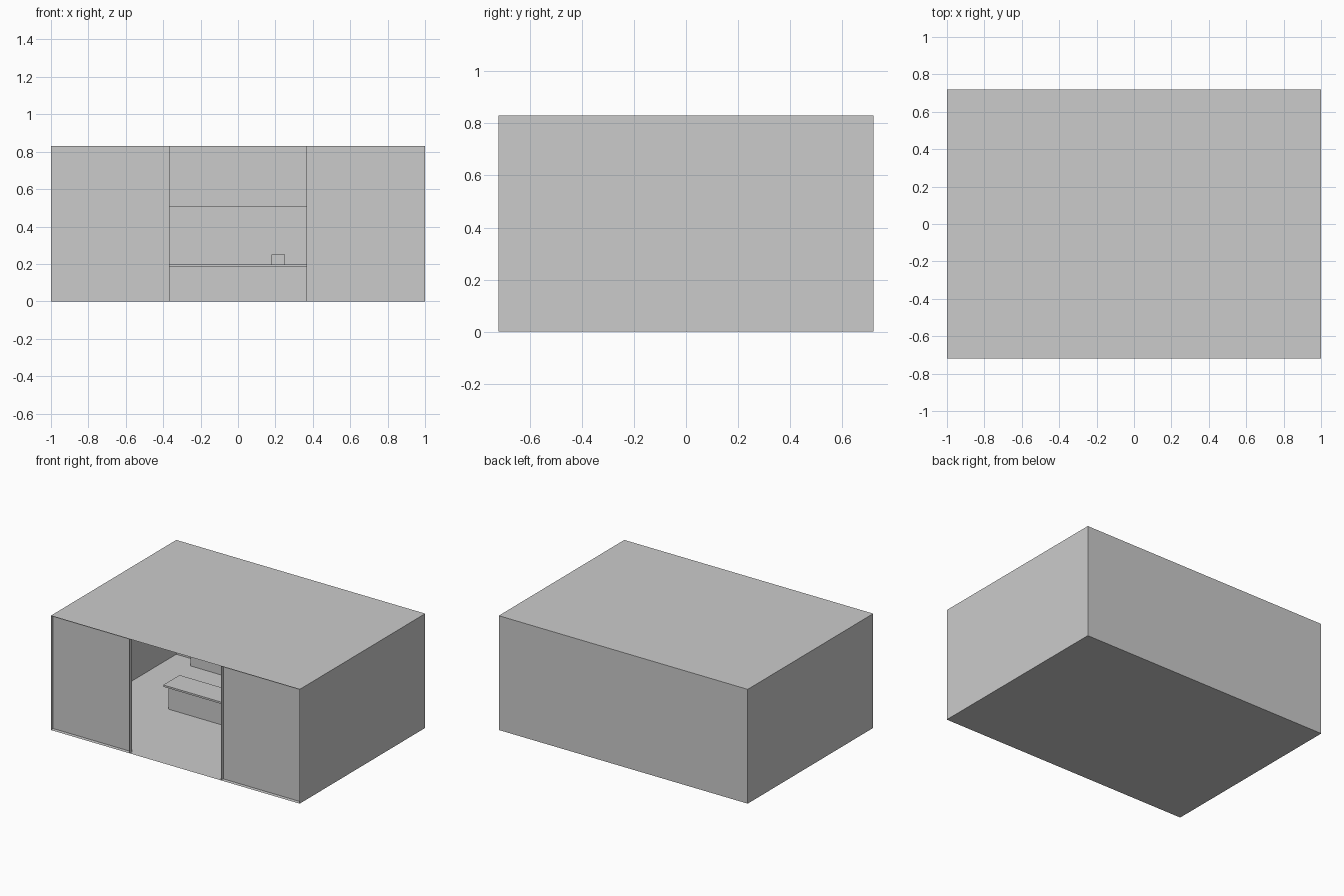
import bpy, bmesh

if "Cube" in bpy.data.objects:
    bpy.data.objects.remove(bpy.data.objects["Cube"])

W, D, H = 1.0, 0.72, 0.83      # half width, half depth, height
OPEN = 0.367                   # half width of the front opening
RECESS = 0.028                 # front panels sit behind the shell edge


def finish(name, bm):
    me = bpy.data.meshes.new(name)
    bm.to_mesh(me)
    bm.free()
    ob = bpy.data.objects.new(name, me)
    bpy.context.collection.objects.link(ob)
    return ob


def box(name, x, y, z, open_front=False):
    """Box from (min, max) ranges; optionally without its -y face."""
    bm = bmesh.new()
    bmesh.ops.create_cube(bm, size=1)
    for v in bm.verts:
        v.co = [r[0] if c < 0 else r[1] for c, r in zip(v.co, (x, y, z))]
    bm.normal_update()
    if open_front:
        front = [f for f in bm.faces if f.normal.y < -0.9]
        bmesh.ops.delete(bm, geom=front, context='FACES')
    return finish(name, bm)


def sheet(name, corners):
    bm = bmesh.new()
    bm.faces.new([bm.verts.new(c) for c in corners])
    return finish(name, bm)


# Thin room shell: floor, roof, sides and back
box("room_shell", (-W, W), (-D, D), (0, H), open_front=True)

# Recessed front panels and the thin jambs beside the opening
yp = -D + RECESS
for side, s in (("left", -1), ("right", 1)):
    a, b = sorted((s * OPEN, s * W))
    sheet(f"front_panel_{side}", [(a, yp, 0), (b, yp, 0), (b, yp, H), (a, yp, H)])
    x = s * OPEN
    sheet(f"door_jamb_{side}", [(x, -D, 0), (x, yp, 0), (x, yp, H), (x, -D, H)])

# Service counter with overhanging top
box("counter_base", (-0.55, 0.55), (-0.01, 0.12), (0, 0.183))
box("counter_top", (-0.555, 0.555), (-0.065, 0.122), (0.183, 0.196))

# Small till on the counter
box("till", (0.18, 0.25), (0.0, 0.07), (0.196, 0.25))

# Low cabinet along the back wall
box("back_cabinet", (-0.82, 0.82), (0.625, 0.719), (0, 0.51))
